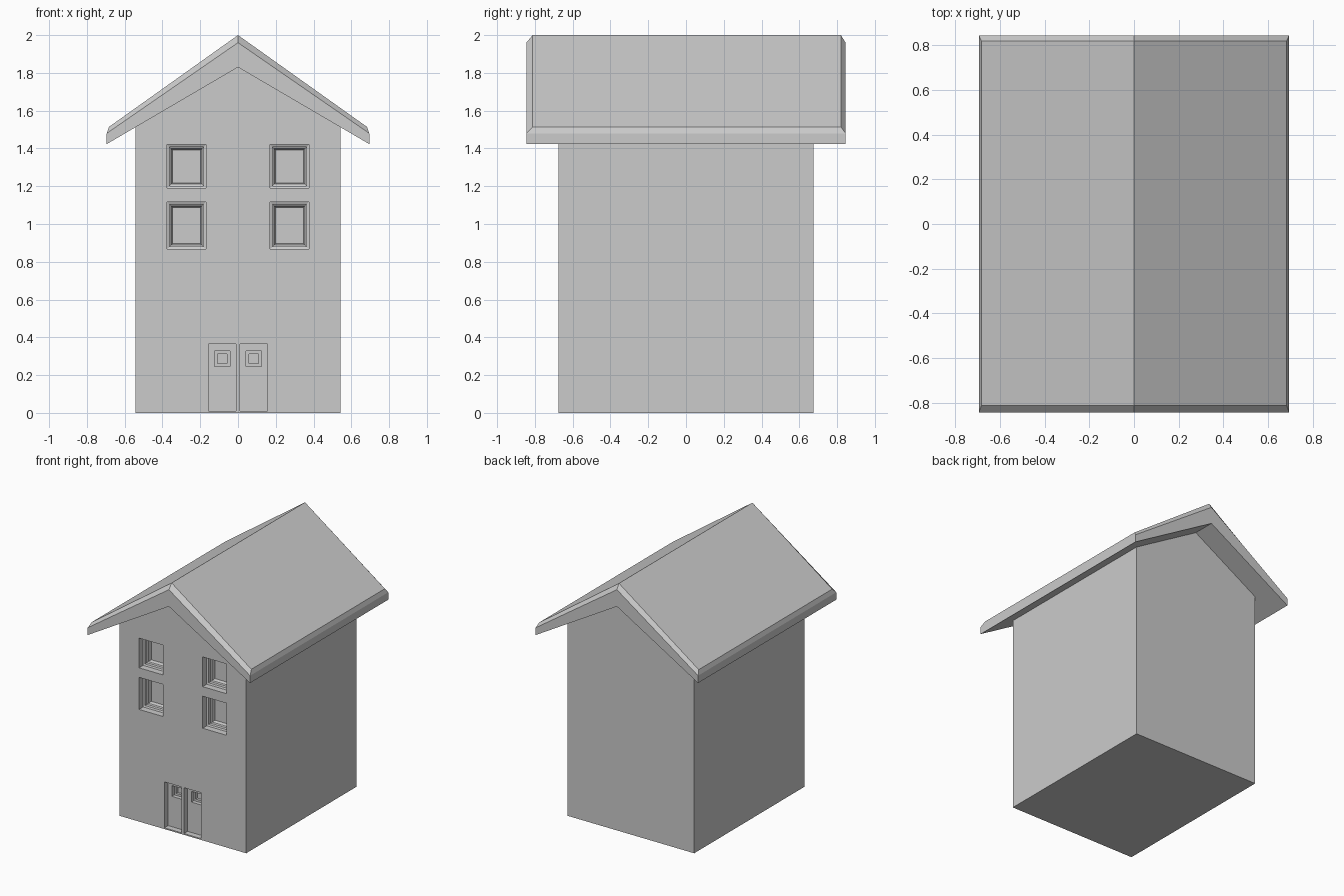
import bpy, bmesh

if "Cube" in bpy.data.objects:
    bpy.data.objects.remove(bpy.data.objects["Cube"])


def make_object(name, bm):
    bmesh.ops.recalc_face_normals(bm, faces=bm.faces)
    me = bpy.data.meshes.new(name)
    bm.to_mesh(me)
    bm.free()
    ob = bpy.data.objects.new(name, me)
    bpy.context.collection.objects.link(ob)
    return ob


def bridge(bm, a, b):
    n = len(a)
    for i in range(n):
        j = (i + 1) % n
        bm.faces.new((a[i], a[j], b[j], b[i]))


def add_stepped_cutter(bm, x0, x1, z0, z1, steps):
    """Closed stepped plug; steps are (inset, y) pairs from front to back."""
    rings = []
    for d, y in steps:
        rings.append([bm.verts.new((x, y, z)) for x, z in (
            (x0 + d, z0 + d), (x1 - d, z0 + d), (x1 - d, z1 - d), (x0 + d, z1 - d))])
    for a, b in zip(rings, rings[1:]):
        bridge(bm, a, b)
    bm.faces.new(rings[0])
    bm.faces.new(rings[-1])


W, D = 0.543, 0.675          # wall half width and half depth

# Walls: gabled prism tucked slightly into the roof
bm = bmesh.new()
profile = [(-W, 0), (W, 0), (W, 1.52), (0, 1.838), (-W, 1.52)]
front = [bm.verts.new((x, -D, z)) for x, z in profile]
back = [bm.verts.new((x, D, z)) for x, z in profile]
bridge(bm, front, back)
bm.faces.new(front)
bm.faces.new(back)
walls = make_object("walls", bm)

# Stepped window recesses and double door with small panes
bm = bmesh.new()
window = [(0, -D - 0.1), (0, -D + 0.05), (0.012, -D + 0.055),
          (0.012, -D + 0.08), (0.021, -D + 0.085), (0.028, -D + 0.11)]
door = [(0, -D - 0.1), (0, -D + 0.045)]
for s in (-1, 1):
    for z0, z1 in ((0.868, 1.116), (1.19, 1.42)):
        x0, x1 = sorted((s * 0.17, s * 0.375))
        add_stepped_cutter(bm, x0, x1, z0, z1, window)
    # Door leaf and its pane form one closed stepped plug
    x0, x1 = sorted((s * 0.01, s * 0.157))
    rings = []
    p0, p1 = sorted((s * 0.042, s * 0.125))
    for a0, a1, b0, b1, y in ((x0, x1, 0.01, 0.365, -D - 0.1),
                              (x0, x1, 0.01, 0.365, -D + 0.045),
                              (p0, p1, 0.245, 0.328, -D + 0.045),
                              (p0, p1, 0.245, 0.328, -D + 0.075),
                              (p0 + 0.016, p1 - 0.016, 0.261, 0.312, -D + 0.075),
                              (p0 + 0.016, p1 - 0.016, 0.261, 0.312, -D + 0.095)):
        rings.append([bm.verts.new((x, y, z)) for x, z in
                      ((a0, b0), (a1, b0), (a1, b1), (a0, b1))])
    for a, b in zip(rings, rings[1:]):
        bridge(bm, a, b)
    bm.faces.new(rings[0])
    bm.faces.new(rings[-1])
cutter = make_object("opening_cutter", bm)
cutter.hide_render = True

mod = walls.modifiers.new("openings", 'BOOLEAN')
mod.operation = 'DIFFERENCE'
mod.solver = 'EXACT'
mod.object = cutter
bpy.context.view_layer.objects.active = walls
bpy.ops.object.modifier_apply(modifier=mod.name)
bpy.data.objects.remove(cutter, do_unlink=True)

# Roof: underside, rim and chamfered top, each a six-point ring
R, E = 0.695, 0.845


def roof_ring(bm, x, y0, y1, ridge, eave):
    return [bm.verts.new(p) for p in (
        (-x, y0, eave), (0, y0, ridge), (x, y0, eave),
        (x, y1, eave), (0, y1, ridge), (-x, y1, eave))]


bm = bmesh.new()
under = roof_ring(bm, R, -E, E, 1.83, 1.423)
rim = roof_ring(bm, R, -E, E, 1.96, 1.48)
top = roof_ring(bm, 0.683, -0.812, 0.82, 2.0, 1.514)
bridge(bm, under, rim)
bridge(bm, rim, top)
for r in (under, top):
    bm.faces.new((r[0], r[1], r[4], r[5]))
    bm.faces.new((r[1], r[2], r[3], r[4]))
make_object("roof", bm)
